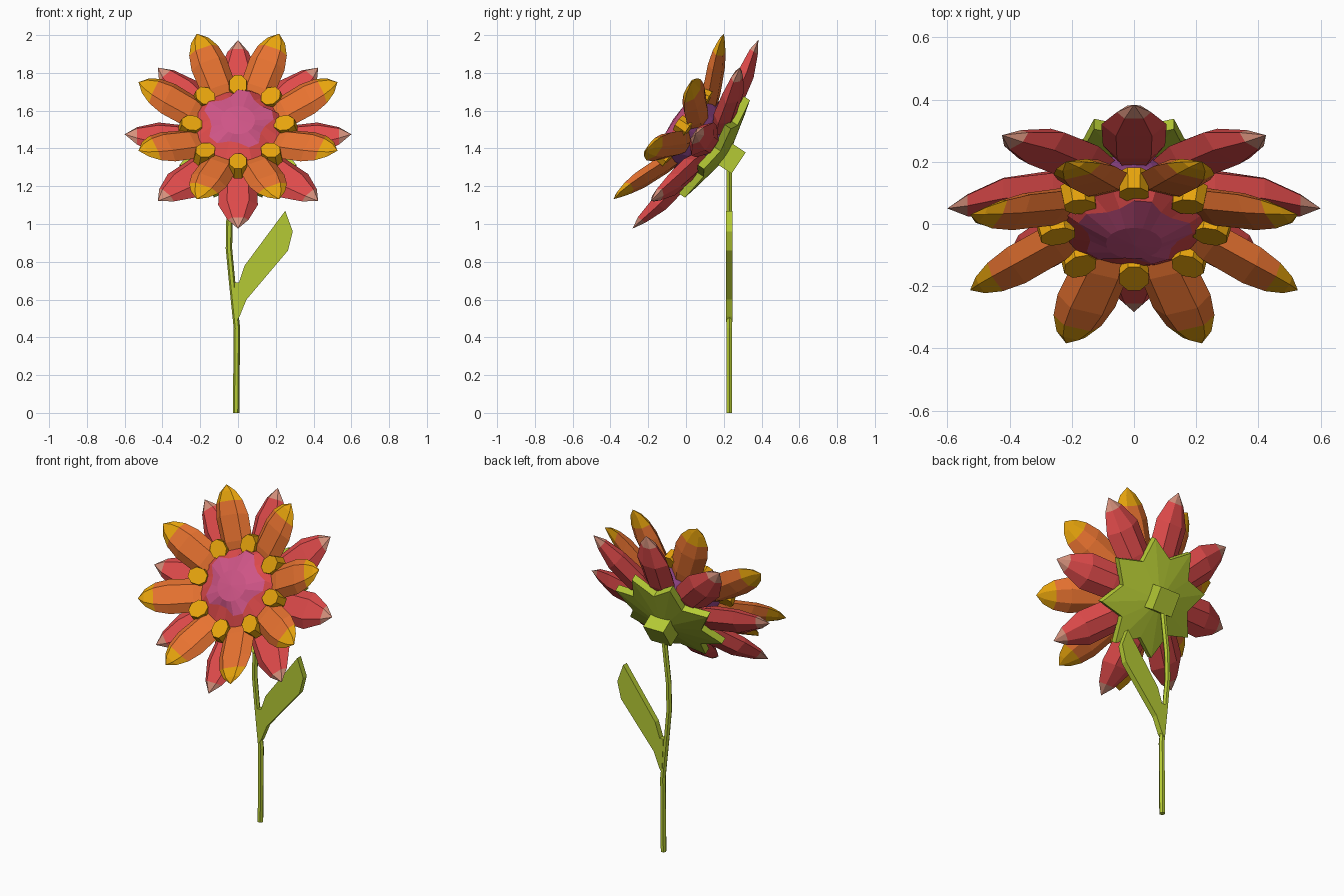
import bpy, bmesh, math
from mathutils import Matrix, Vector

if "Cube" in bpy.data.objects:
    bpy.data.objects.remove(bpy.data.objects["Cube"])


def mat(name, rgb):
    m = bpy.data.materials.new(name)
    m.diffuse_color = (*rgb, 1)
    m.use_nodes = True
    m.node_tree.nodes["Principled BSDF"].inputs["Base Color"].default_value = m.diffuse_color
    return m


ORANGE = mat("orange", (0.80, 0.17, 0.03))
GOLD = mat("gold", (0.82, 0.38, 0.004))
RED = mat("red", (0.74, 0.07, 0.07))
TAN = mat("dusty_pink", (0.66, 0.28, 0.20))
PINK = mat("pink", (0.62, 0.09, 0.24))
PURPLE = mat("purple", (0.28, 0.06, 0.25))
GREEN = mat("leaf_green", (0.46, 0.59, 0.035))

# Flower head frame: local x = right, local y = up along the disc, local z = facing direction
U = Vector((0, 0.555, 0.832)).normalized()
N = Vector((1, 0, 0)).cross(U)
HEAD = Matrix(((1, U.x, N.x, 0), (0, U.y, N.y, 0.05), (0, U.z, N.z, 1.475), (0, 0, 0, 1)))


def finish(name, bm, mats, matrix=None):
    bmesh.ops.recalc_face_normals(bm, faces=bm.faces[:])
    if matrix:
        bm.transform(matrix)
    me = bpy.data.meshes.new(name)
    bm.to_mesh(me)
    bm.free()
    for m in mats:
        me.materials.append(m)
    ob = bpy.data.objects.new(name, me)
    bpy.context.collection.objects.link(ob)
    return ob


def bridge(bm, a, b, index=0):
    n = len(a)
    for i in range(n):
        j = (i + 1) % n
        bm.faces.new((a[i], a[j], b[j], b[i])).material_index = index


def fan(bm, ring, tip, index=0):
    v = bm.verts.new(tip)
    for i in range(len(ring)):
        bm.faces.new((ring[i], ring[(i + 1) % len(ring)], v)).material_index = index


def petals(name, sections, tip, mats, offset, tip_start):
    """Eight faceted petals; sections are (radius, height, half width, half thickness)."""
    bm = bmesh.new()
    hexagon = ((-1, 0), (-0.55, 1), (0.55, 1), (1, 0), (0.4, -1), (-0.4, -1))
    for k in range(8):
        rot = Matrix.Rotation(math.radians(45 * k + offset), 3, 'Z')
        rings = [[bm.verts.new(rot @ Vector((w * a, r, h + t * b))) for a, b in hexagon]
                 for r, h, w, t in sections]
        bm.faces.new(rings[0])
        for s, (a, b) in enumerate(zip(rings, rings[1:])):
            bridge(bm, a, b, int(sections[s][0] >= tip_start))
        fan(bm, rings[-1], rot @ Vector((0, tip[0], tip[1])), 1)
    finish(name, bm, mats, HEAD)


petals("outer_petals",
       [(0.10, -0.10, 0.04, 0.03), (0.26, -0.07, 0.10, 0.05),
        (0.42, -0.045, 0.105, 0.045), (0.535, -0.015, 0.055, 0.025)],
       (0.60, 0.0), [RED, TAN], 0, 0.53)
petals("inner_petals",
       [(0.14, 0.0, 0.055, 0.03), (0.26, 0.055, 0.095, 0.045), (0.40, 0.11, 0.10, 0.042),
        (0.475, 0.14, 0.083, 0.03), (0.53, 0.16, 0.05, 0.015)],
       (0.57, 0.17), [ORANGE, GOLD], 22.5, 0.47)

# Ring of flat octagonal gold buds around the centre
bm = bmesh.new()
for k in range(8):
    m = (Matrix.Rotation(math.radians(45 * k), 4, 'Z') @ Matrix.Translation((0, 0.25, 0.075))
         @ Matrix.Rotation(math.radians(10), 4, 'X') @ Matrix.Diagonal((0.054, 0.064, 0.07, 1))
         @ Matrix.Rotation(math.radians(22.5), 4, 'Z'))
    bmesh.ops.create_cone(bm, cap_ends=True, segments=8, radius1=1, radius2=0.92, depth=1, matrix=m)
finish("gold_buds", bm, [GOLD], HEAD)

# Domed centre: red rim, jagged pink middle, purple underside
bm = bmesh.new()
S = 20


def dome_ring(radius, h, up=0):
    return [bm.verts.new((radius(i) * math.cos(i * math.tau / S),
                          up + radius(i) * math.sin(i * math.tau / S), h)) for i in range(S)]


rim = dome_ring(lambda i: 0.25, 0.06)
edge = dome_ring(lambda i: 0.168 + 0.02 * (-1) ** (i // 2), 0.11, 0.022)
mid = dome_ring(lambda i: 0.09, 0.135)
under = dome_ring(lambda i: 0.20, -0.03)
low = dome_ring(lambda i: 0.12, -0.14)
bridge(bm, rim, edge, 0)
bridge(bm, edge, mid, 1)
fan(bm, mid, (0, 0, 0.142), 1)
bridge(bm, rim, under, 2)
bridge(bm, under, low, 2)
bm.faces.new(low).material_index = 2
finish("flower_centre", bm, [RED, PINK, PURPLE], HEAD)

# Star-shaped calyx with a conical back
bm = bmesh.new()
star = []
for h in (-0.10, -0.14):
    ring = []
    for i in range(16):
        r = 0.335 if i % 2 else 0.23
        a = i * math.tau / 16
        ring.append(bm.verts.new((r * math.sin(a), r * math.cos(a), h - (0 if i % 2 else 0.02))))
    star.append(ring)
bridge(bm, *star)
fan(bm, star[0], (0, 0, -0.14))
fan(bm, star[1], (0, 0, -0.21))
finish("calyx", bm, [GREEN], HEAD)

# Block joining calyx and stem
bm = bmesh.new()
bmesh.ops.create_cube(bm, size=1, matrix=Matrix.Translation((0, 0, -0.222))
                      @ Matrix.Diagonal((0.135, 0.135, 0.105, 1)))
finish("calyx_block", bm, [GREEN], HEAD)

# Bent six-sided stem
bm = bmesh.new()
path = [(-0.01, 0), (-0.006, 0.45), (-0.032, 0.7), (-0.048, 0.87), (-0.045, 1.03), (-0.01, 1.33)]
rings = [[bm.verts.new((x + 0.017 * math.cos(a * math.tau / 6),
                        0.23 + 0.017 * math.sin(a * math.tau / 6), z)) for a in range(6)]
         for x, z in path]
for a, b in zip(rings, rings[1:]):
    bridge(bm, a, b)
bm.faces.new(rings[0])
bm.faces.new(rings[-1])
finish("stem", bm, [GREEN])

# Flat slab leaf branching off the stem
bm = bmesh.new()
outline = [(-0.01, 0.48), (0.008, 0.51), (0.045, 0.60), (0.265, 0.86), (0.29, 0.96), (0.25, 1.07),
           (0.035, 0.78), (0.005, 0.69), (-0.02, 0.69)]
front, back = [[bm.verts.new((x, y, z)) for x, z in outline] for y in (0.213, 0.247)]
bridge(bm, front, back)
bm.faces.new(front)
bm.faces.new(back)
finish("leaf", bm, [GREEN])
